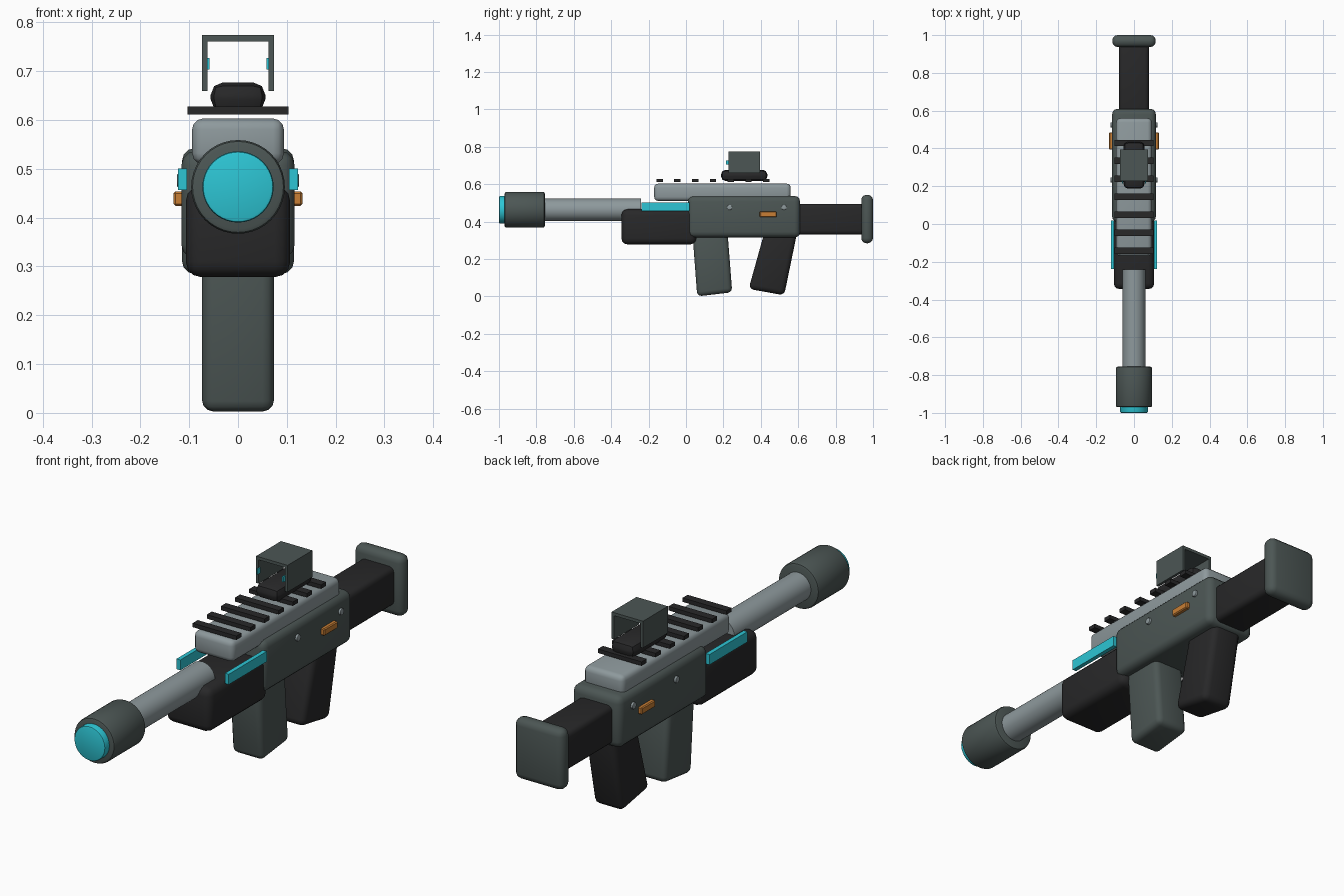
import bpy, bmesh, math
from mathutils import Matrix

if "Cube" in bpy.data.objects:
    bpy.data.objects.remove(bpy.data.objects["Cube"])


def material(name, rgb):
    m = bpy.data.materials.new(name)
    m.diffuse_color = (*rgb, 1)
    m.use_nodes = True
    m.node_tree.nodes["Principled BSDF"].inputs["Base Color"].default_value = m.diffuse_color
    return m


GUNMETAL = material("gunmetal", (0.072, 0.093, 0.089))
STEEL = material("light steel", (0.27, 0.32, 0.335))
BLACK = material("black polymer", (0.021, 0.021, 0.022))
CYAN = material("cyan glow", (0.026, 0.56, 0.66))
ORANGE = material("orange", (0.58, 0.21, 0.035))


def finish(name, bm, mat, bevel=0.0, segments=3):
    bmesh.ops.recalc_face_normals(bm, faces=bm.faces)
    me = bpy.data.meshes.new(name)
    bm.to_mesh(me)
    bm.free()
    me.materials.append(mat)
    ob = bpy.data.objects.new(name, me)
    bpy.context.collection.objects.link(ob)
    bpy.context.view_layer.objects.active = ob
    ob.select_set(True)
    if bevel:
        mod = ob.modifiers.new("Bevel", 'BEVEL')
        mod.width = bevel
        mod.segments = segments
        mod.limit_method = 'ANGLE'
        mod.angle_limit = math.radians(40)
        bpy.ops.object.modifier_apply(modifier=mod.name)
    bpy.ops.object.shade_smooth_by_angle(angle=math.radians(35))
    ob.select_set(False)
    return ob


def box(name, x, y, z, mat, bevel=0.0, segments=3):
    """Box from (min, max) ranges on each axis."""
    bm = bmesh.new()
    bmesh.ops.create_cube(bm, size=1)
    for v in bm.verts:
        v.co = [(a + b) / 2 + c * (b - a) for (a, b), c in zip((x, y, z), v.co)]
    return finish(name, bm, mat, bevel, segments)


def cylinder(name, radius, length, centre, axis, mat, bevel=0.0, sides=40):
    bm = bmesh.new()
    turn = Matrix.Rotation(math.pi / 2, 4, 'X' if axis == 'Y' else 'Y')
    bmesh.ops.create_cone(bm, cap_ends=True, segments=sides, radius1=radius,
                          radius2=radius, depth=length,
                          matrix=Matrix.Translation(centre) @ turn)
    return finish(name, bm, mat, bevel, 2)


def slab(name, profile, half, mat, bevel):
    """Side profile of (y, z) points, extruded across x."""
    bm = bmesh.new()
    face = bm.faces.new([bm.verts.new((-half, y, z)) for y, z in profile])
    out = bmesh.ops.extrude_face_region(bm, geom=[face])
    for v in out["geom"]:
        if isinstance(v, bmesh.types.BMVert):
            v.co.x = half
    return finish(name, bm, mat, bevel)


# Main bodies
box("receiver", (-0.116, 0.116), (0.01, 0.61), (0.315, 0.537), GUNMETAL, 0.03)
box("upper_receiver", (-0.094, 0.094), (-0.17, 0.56), (0.51, 0.603), STEEL, 0.022)
box("handguard", (-0.107, 0.107), (-0.345, 0.055), (0.278, 0.466), BLACK, 0.032)

# Barrel and muzzle
AXIS_Z = 0.463
cylinder("barrel", 0.06, 0.56, (0, -0.52, AXIS_Z), 'Y', STEEL)
cylinder("muzzle", 0.096, 0.215, (0, -0.8625, AXIS_Z), 'Y', GUNMETAL, 0.01)
cylinder("muzzle_lens", 0.073, 0.1, (0, -0.95, AXIS_Z), 'Y', CYAN, 0.006)

# Stock
box("stock_tube", (-0.079, 0.079), (0.55, 0.96), (0.33, 0.495), BLACK, 0.022)
box("butt_plate", (-0.115, 0.115), (0.937, 1.0), (0.284, 0.543), GUNMETAL, 0.028)

# Magazine and grip
slab("magazine", [(0.06, 0.0), (0.247, 0.022), (0.22, 0.37), (0.033, 0.36)],
     0.074, GUNMETAL, 0.024)
slab("grip", [(0.335, 0.04), (0.525, 0.006), (0.6, 0.37), (0.427, 0.37)],
     0.07, BLACK, 0.026)

# Top rail slats
for i in range(7):
    y = -0.141 + i * 0.095
    box(f"rail_slat_{i + 1}", (-0.103, 0.103), (y - 0.017, y + 0.017),
        (0.611, 0.628), BLACK)

# Sight: rounded base and a hood open at front, back and bottom
box("sight_base", (-0.056, 0.056), (0.187, 0.435), (0.617, 0.677), BLACK, 0.025, 2)
slab_y = (0.228, 0.395)
box("sight_hood_top", (-0.074, 0.074), slab_y, (0.761, 0.774), GUNMETAL)

# Mirrored side details
for side, s in (("left", -1), ("right", 1)):
    def span(a, b):
        return tuple(sorted((s * a, s * b)))
    box(f"sight_hood_wall_{side}", span(0.062, 0.074), slab_y, (0.66, 0.762), GUNMETAL)
    box(f"sight_marker_{side}", span(0.058, 0.064), (0.215, 0.235), (0.704, 0.727), CYAN)
    box(f"light_strip_{side}", span(0.105, 0.123), (-0.238, 0.018), (0.457, 0.501), CYAN)
    box(f"selector_{side}", span(0.108, 0.132), (0.394, 0.485), (0.424, 0.454), ORANGE, 0.004, 1)
    for n, y in enumerate((0.233, 0.524)):
        cylinder(f"rivet_{side}_{n + 1}", 0.014, 0.02, (s * 0.115, y, 0.476), 'X',
                 STEEL, 0.003, 16)
